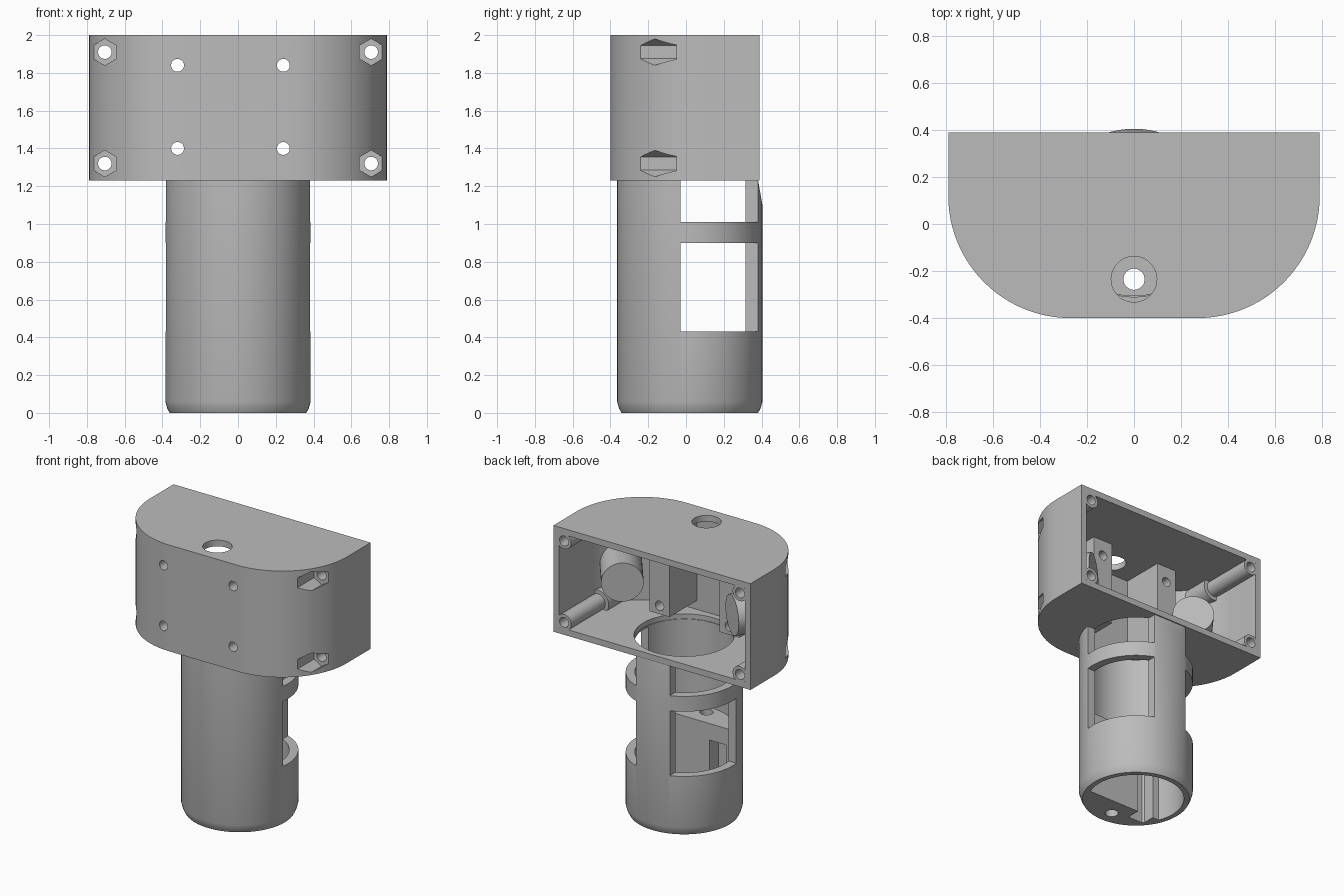
import bpy, bmesh, math
from mathutils import Matrix, Vector

if "Cube" in bpy.data.objects:
    bpy.data.objects.remove(bpy.data.objects["Cube"])

grey = bpy.data.materials.new("plain grey")
grey.use_nodes = True
grey.diffuse_color = (0.5, 0.5, 0.5, 1)
grey.node_tree.nodes["Principled BSDF"].inputs["Base Color"].default_value = (0.5, 0.5, 0.5, 1)

AXIS_Y = 0.02          # tube axis
FLOOR, TOP, BACK = 1.23, 2.0, 0.39
WALL = 0.045


def finish(name, bm):
    bmesh.ops.recalc_face_normals(bm, faces=bm.faces)
    mesh = bpy.data.meshes.new(name)
    bm.to_mesh(mesh)
    bm.free()
    obj = bpy.data.objects.new(name, mesh)
    bpy.context.collection.objects.link(obj)
    mesh.materials.append(grey)
    return obj


def block(name, x, y, z):
    bm = bmesh.new()
    bmesh.ops.create_cube(bm, size=1)
    for v in bm.verts:
        v.co = [(r[0] + r[1]) / 2 + c * (r[1] - r[0]) for r, c in zip((x, y, z), v.co)]
    return finish(name, bm)


def rod(name, start, end, radius, sides=32):
    a, b = Vector(start), Vector(end)
    bm = bmesh.new()
    bmesh.ops.create_cone(bm, cap_ends=True, segments=sides, radius1=radius,
                          radius2=radius, depth=(b - a).length)
    turn = (b - a).to_track_quat('Z', 'Y').to_matrix().to_4x4()
    bmesh.ops.transform(bm, matrix=Matrix.Translation((a + b) / 2) @ turn, verts=bm.verts)
    return finish(name, bm)


def lathe(name, profile):
    bm = bmesh.new()
    verts = [bm.verts.new((r, AXIS_Y, z)) for r, z in profile]
    edges = [bm.edges.new((verts[i - 1], verts[i])) for i in range(len(verts))]
    bmesh.ops.spin(bm, geom=verts + edges, cent=(0, AXIS_Y, 0), axis=(0, 0, 1),
                   angle=math.tau, steps=96)
    bmesh.ops.remove_doubles(bm, verts=bm.verts, dist=1e-4)
    return finish(name, bm)


def housing_shape(name, inset, back, z0, z1):
    """D-shaped prism with two large rounded front corners."""
    cx, cy, r = 0.27, 0.12, 0.52 - inset
    arc = [(cx + r * math.cos(a), cy - r * math.sin(a))
           for a in (math.radians(90 * i / 24) for i in range(25))]
    pts = [(cx + r, back)] + arc
    pts += [(-x, y) for x, y in reversed(pts)]
    bm = bmesh.new()
    face = bm.faces.new([bm.verts.new((x, y, z0)) for x, y in pts])
    out = bmesh.ops.extrude_face_region(bm, geom=[face])
    bmesh.ops.translate(bm, vec=(0, 0, z1 - z0),
                        verts=[g for g in out["geom"] if isinstance(g, bmesh.types.BMVert)])
    return finish(name, bm)


def combine(target, other, operation):
    mod = target.modifiers.new(operation.lower(), 'BOOLEAN')
    mod.operation, mod.object, mod.solver = operation, other, 'EXACT'
    bpy.context.view_layer.objects.active = target
    bpy.ops.object.modifier_apply(modifier=mod.name)
    bpy.data.objects.remove(other)


def cut(target, other):
    combine(target, other, 'DIFFERENCE')


def add(target, other):
    combine(target, other, 'UNION')


SCREWS = [(s * 0.705, z) for s in (-1, 1) for z in (1.32, 1.91)]
POSTS = (-0.32, 0.24)

# Housing shell, open at the back
housing = housing_shape("housing", 0, BACK, FLOOR, TOP)
cut(housing, housing_shape("cavity", WALL, BACK + 0.1, FLOOR + WALL, TOP - WALL))

# Inner posts, corner screw tubes and round side stops
fittings = [block("post", (x - 0.08, x + 0.08), (-0.39, -0.04), (1.34, TOP - 0.02)) for x in POSTS]
for x, z in SCREWS:
    fittings.append(rod("screw_tube", (x, -0.1, z), (x, BACK, z), 0.058))
    fittings.append(rod("nut_seat", (x, -0.3, z), (x, 0, z), 0.085))
for s in (-1, 1):
    fittings.append(rod("side_stop", (s * 0.68, -0.22, 1.57), (s * 0.44, 0.1, 1.57), 0.14, 48))
for part in fittings:
    combine(part, housing_shape("limit", 0.002, BACK, FLOOR + 0.002, TOP - 0.002), 'INTERSECT')
    add(housing, part)

# Screw holes with hexagonal nut pockets
for x, z in SCREWS:
    cut(housing, rod("screw_hole", (x, -0.6, z), (x, 0.6, z), 0.036))
    pocket = rod("nut_pocket", (x, -0.6, z), (x, -0.05, z), 0.07, 6)
    if max(v.co.z for v in pocket.data.vertices) - z < 0.065:
        pocket.data.transform(Matrix.Translation((x, 0, z)) @ Matrix.Rotation(math.radians(30), 4, 'Y')
                              @ Matrix.Translation((-x, 0, -z)))
    cut(housing, pocket)

# Front mounting holes, cable hole in the roof, tube opening in the floor
for x in POSTS:
    for z in (1.40, 1.84):
        cut(housing, rod("mount_hole", (x, -0.6, z), (x, 0.6, z), 0.034))
cut(housing, rod("roof_hole", (0, -0.235, 1.9), (0, -0.235, 2.1), 0.097, 48))
cut(housing, rod("floor_hole", (0, AXIS_Y, 1.1), (0, AXIS_Y, 1.33), 0.33, 96))

# Tube with a rounded lower rim
tube = lathe("tube", [(0.325, 0), (0.362, 0), (0.375, 0.025), (0.385, 0.06),
                      (0.385, FLOOR + 0.01), (0.325, FLOOR + 0.01)])
for z0, z1 in ((0.43, 0.90), (1.01, FLOOR)):
    for x in ((-0.6, -0.136), (0.136, 0.6)):
        cut(tube, block("window", x, (-0.03, 0.6), (z0, z1)))
wedge = block("wedge", (-0.6, 0.6), (0, 0.2), (-0.2, 0.2))
wedge.data.transform(Matrix.Translation((0, 0.38, FLOOR + 0.01)) @ Matrix.Rotation(math.radians(10), 4, 'X'))
cut(tube, wedge)

# Solid front segment in the lower tube, with a cable hole and side channel
core = rod("tube_core", (0, AXIS_Y, 0), (0, AXIS_Y, 0.62), 0.335, 96)
cut(core, block("core_back", (-1, 1), (-0.1, 1), (-1, 1)))
cut(core, rod("core_hole", (0, -0.235, -0.1), (0, -0.235, 0.8), 0.045))
cut(core, block("channel", (-0.25, -0.12), (-0.2, 0.1), (-0.1, 0.5)))

# Shade smooth with crisp edges
for obj in (housing, tube, core):
    bpy.ops.object.select_all(action='DESELECT')
    obj.select_set(True)
    bpy.context.view_layer.objects.active = obj
    bpy.ops.object.shade_smooth_by_angle(angle=math.radians(25))
